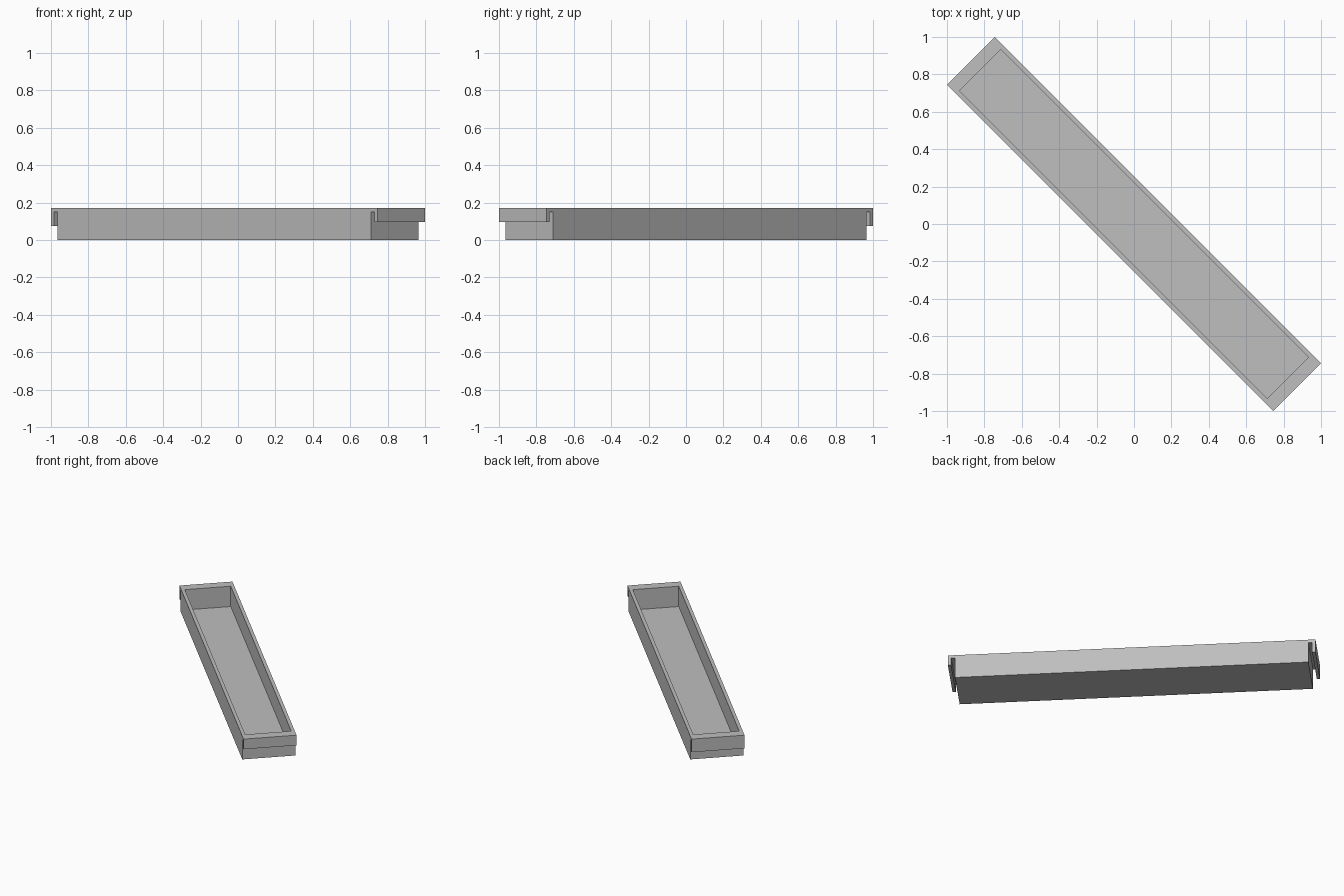
import bpy, bmesh, math

if "Cube" in bpy.data.objects:
    bpy.data.objects.remove(bpy.data.objects["Cube"])

TURN = math.radians(-45)
HALF_WIDTH = 0.18
HEIGHT = 0.172
WALL = 0.022

grey = bpy.data.materials.new("plain grey")
grey.diffuse_color = (0.52, 0.52, 0.52, 1)
grey.use_nodes = True
grey.node_tree.nodes["Principled BSDF"].inputs["Base Color"].default_value = grey.diffuse_color


def extrude_profile(name, profile, half_width):
    """Sweep a side profile (length, height) across the width, then turn it."""
    bm = bmesh.new()
    face = bm.faces.new([bm.verts.new((u, -half_width, z)) for u, z in profile])
    swept = bmesh.ops.extrude_face_region(bm, geom=[face])["geom"]
    verts = [g for g in swept if isinstance(g, bmesh.types.BMVert)]
    bmesh.ops.translate(bm, verts=verts, vec=(0, 2 * half_width, 0))
    bmesh.ops.recalc_face_normals(bm, faces=bm.faces)
    mesh = bpy.data.meshes.new(name)
    bm.to_mesh(mesh)
    bm.free()
    mesh.materials.append(grey)
    obj = bpy.data.objects.new(name, mesh)
    bpy.context.collection.objects.link(obj)
    obj.rotation_euler.z = TURN
    return obj


def hook(side, drop):
    """Hanging lip at one end, from the body base up and over to the rim."""
    body, inner, outer = 1.186, 1.212, 1.234
    return [(side * u, z) for u, z in (
        (body, 0), (body, 0.15), (inner, 0.15),
        (inner, drop), (outer, drop), (outer, HEIGHT))]


# Tray body with a hooked lip at each end
tray = extrude_profile("tray", hook(1, 0.097) + hook(-1, 0.075)[::-1], HALF_WIDTH)

# Hollow inside
L = 1.186 - WALL
cavity = extrude_profile(
    "cavity_cutter", [(-L, WALL), (L, WALL), (L, 0.3), (-L, 0.3)], HALF_WIDTH - 0.024)
cavity.hide_render = True
cavity.hide_viewport = True
cut = tray.modifiers.new("hollow", "BOOLEAN")
cut.operation = "DIFFERENCE"
cut.solver = "EXACT"
cut.object = cavity
